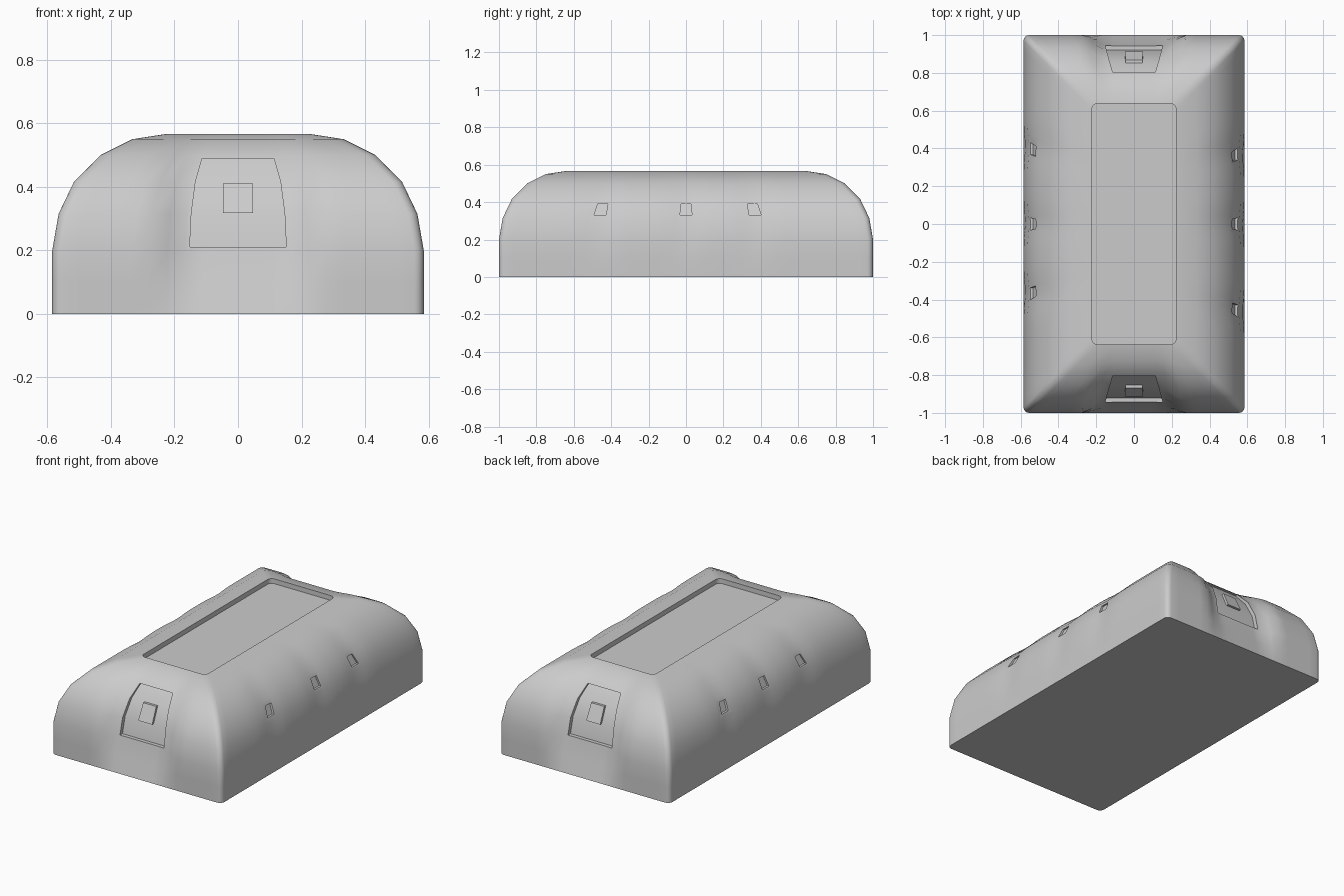
import bpy, bmesh, math

if "Cube" in bpy.data.objects:
    bpy.data.objects.remove(bpy.data.objects["Cube"])

HX, HY = 0.585, 1.0
# (inset, height, end-dent strength): wall, rounded shoulder, rim, recessed top panel
PROFILE = [(0, 0, 0), (0, 0.1, 0.5), (0, 0.2, 1), (0.02, 0.315, 1), (0.068, 0.415, 1),
           (0.152, 0.5, 0.95), (0.252, 0.55, 0.4), (0.362, 0.567, 0), (0.362, 0.537, 0)]
SIDE = {1: (-0.46, 0, 0.37), -1: (-0.37, 0, 0.40)}


def loft(name, rings):
    """Skin a stack of equal-length rings and cap both ends."""
    bm = bmesh.new()
    rows = [[bm.verts.new(p) for p in ring] for ring in rings]
    n = len(rows[0])
    for a, b in zip(rows, rows[1:]):
        for i in range(n):
            j = (i + 1) % n
            bm.faces.new((a[i], a[j], b[j], b[i]))
    bm.faces.new(rows[0][::-1])
    bm.faces.new(rows[-1])
    bmesh.ops.recalc_face_normals(bm, faces=bm.faces[:])
    mesh = bpy.data.meshes.new(name)
    bm.to_mesh(mesh)
    bm.free()
    ob = bpy.data.objects.new(name, mesh)
    bpy.context.collection.objects.link(ob)
    return ob


def smooth(t):
    t = max(0, min(1, t))
    return t * t * (3 - 2 * t)


def dent(x, y, hx, hy, z, k):
    """Scoop the ends around the windows and the sides around the notches."""
    if abs(y) > hy - 0.035 and abs(x) < 0.3:
        y -= math.copysign(0.055 * k * smooth((0.28 - abs(x)) / 0.13), y)
    elif abs(x) > hx - 0.035 and 0.15 < z < 0.52:
        s = 1 if x > 0 else -1
        x -= s * sum(0.01 * math.exp(-((y - c) / 0.08) ** 2) for c in SIDE[s])
    return (x, y, z)


def body_ring(inset, z, k, r=0.03):
    hx, hy = HX - inset, HY - inset
    pts = []
    corners = [(1, -1, -90), (1, 1, 0), (-1, 1, 90), (-1, -1, 180)]
    for q, (sx, sy, start) in enumerate(corners):
        cx, cy = sx * (hx - r), sy * (hy - r)
        for i in range(5):
            a = math.radians(start + 22.5 * i)
            pts.append((cx + r * math.cos(a), cy + r * math.sin(a)))
        x0, y0 = pts[-1]
        a = math.radians(start + 90)
        nx, ny, _ = corners[(q + 1) % 4]
        x1 = nx * (hx - r) + r * math.cos(a)
        y1 = ny * (hy - r) + r * math.sin(a)
        steps = 40 if q % 2 == 0 else 20
        for i in range(1, steps):
            t = i / steps
            pts.append((x0 + (x1 - x0) * t, y0 + (y1 - y0) * t))
    return [dent(x, y, hx, hy, z, k) for x, y in pts]


def cut(target, cutter):
    cutter.hide_render = True
    m = target.modifiers.new("cut", 'BOOLEAN')
    m.object, m.operation, m.solver = cutter, 'DIFFERENCE', 'EXACT'
    bpy.context.view_layer.objects.active = target
    bpy.ops.object.modifier_apply(modifier=m.name)
    bpy.data.objects.remove(cutter)


body = loft("body_shell", [body_ring(*p) for p in PROFILE])


# End windows: tapered recess that follows the curved wall, with a raised square
def end_rows(rows, s):
    return [[(-w, s * a, z), (w, s * a, z), (w, s * b, z), (-w, s * b, z)]
            for z, w, a, b in rows]


for s, label in ((-1, "front"), (1, "back")):
    window = [(0.21, 0.152, 0.92, 1.1), (0.315, 0.147, 0.90, 1.1),
              (0.415, 0.134, 0.852, 1.1), (0.49, 0.113, 0.788, 1.1)]
    cut(body, loft("window_cutter", end_rows(window, s)))
    block = [(0.317, 0.048, 0.85, 0.914), (0.412, 0.045, 0.82, 0.869)]
    loft(label + "_window_block", end_rows(block, s))

# Small side notches, the outer ones leaning towards the middle
for s, centres in SIDE.items():
    for c in centres:
        lean = 0.015 * ((c < 0) - (c > 0))
        rows = []
        for z, x, w, dy in ((0.33, 0.536, 0.032, 0), (0.39, 0.51, 0.027, lean)):
            y = c + dy
            rows.append([(s * x, y - w, z), (s * x, y + w, z),
                         (s * 0.7, y + w, z), (s * 0.7, y - w, z)])
        cut(body, loft("notch_cutter", rows))

# Smooth shell with crisp recess edges
bpy.ops.object.select_all(action='DESELECT')
body.select_set(True)
bpy.context.view_layer.objects.active = body
bpy.ops.object.shade_smooth_by_angle(angle=math.radians(32))
